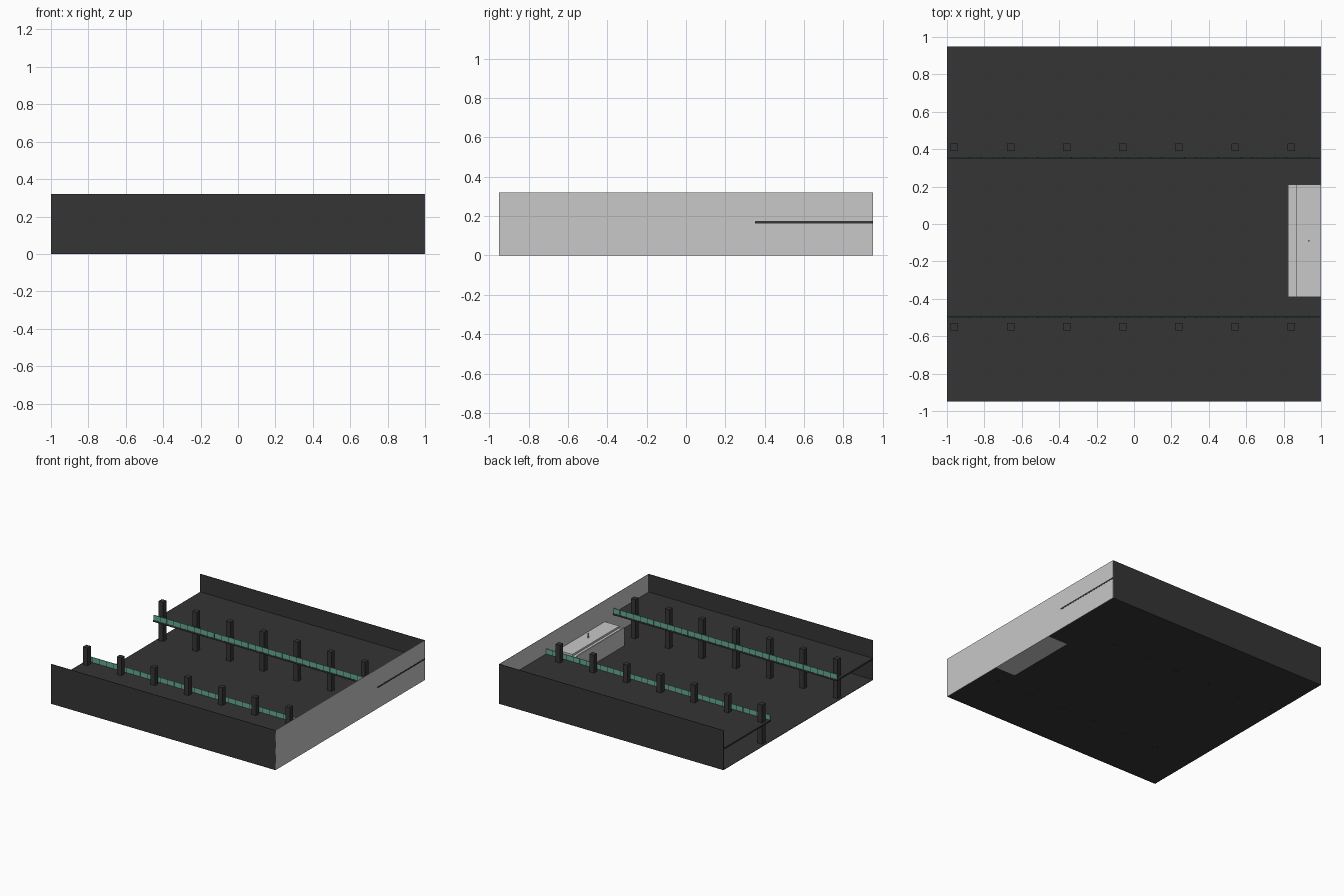
import bpy

cube = bpy.data.objects.get("Cube")
if cube:
    bpy.data.objects.remove(cube, do_unlink=True)


def material(name, color):
    m = bpy.data.materials.new(name)
    m.use_nodes = True
    m.diffuse_color = (*color, 1)
    m.node_tree.nodes["Principled BSDF"].inputs["Base Color"].default_value = (*color, 1)
    return m


dark = material("charcoal", (0.035, 0.035, 0.035))
light = material("light grey", (0.58, 0.58, 0.58))
teal = material("teal glass", (0.13, 0.40, 0.29))


def box(name, mat, x, y, z):
    """Box spanning the given (low, high) ranges."""
    verts = [(a, b, c) for a in x for b in y for c in z]
    faces = [(0, 1, 3, 2), (4, 6, 7, 5), (0, 4, 5, 1),
             (2, 3, 7, 6), (0, 2, 6, 4), (1, 5, 7, 3)]
    mesh = bpy.data.meshes.new(name)
    mesh.from_pydata(verts, [], faces)
    mesh.materials.append(mat)
    ob = bpy.data.objects.new(name, mesh)
    bpy.context.collection.objects.link(ob)
    return ob


def repeat(ob, count, step):
    mod = ob.modifiers.new("row", 'ARRAY')
    mod.count = count
    mod.use_relative_offset = False
    mod.use_constant_offset = True
    mod.constant_offset_displace = (step, 0, 0)


H = 0.32      # wall height
W = 0.95      # half depth
T = 0.003     # wall thickness
DECK = 0.176  # top of the upper decks

# Shell: floor and three walls, one end left open
box("floor", dark, (-1, 0.998), (-W, W), (0.001, 0.004))
box("front_wall", dark, (-1, 0.998), (-W, -W + T), (0, H))
box("back_wall", dark, (-1, 0.998), (W - T, W), (0, H))
box("end_wall", light, (0.996, 0.999), (-W, W), (0, H))

# Upper decks, each with a railing and a row of columns
for side, edge, wall, column_y, end in (("front", -0.495, -W, -0.55, 0.998),
                                        ("back", 0.35, W, 0.41, 1.0)):
    out = 1 if wall > 0 else -1
    box(side + "_deck", dark, (-1, end), sorted((edge, wall)), (DECK - 0.013, DECK))
    rail = edge + out * 0.005
    panel = box(side + "_railing_panel", teal, (-0.998, -0.942),
                (rail - 0.003, rail + 0.003), (DECK, 0.217))
    repeat(panel, 33, 0.0605)
    post = box(side + "_railing_post", dark, (-0.942, -0.9375),
               (rail - 0.002, rail + 0.002), (DECK, 0.215))
    repeat(post, 32, 0.0605)
    column = box(side + "_column", dark, (-0.98, -0.94),
                 (column_y - 0.02, column_y + 0.02), (0, H))
    repeat(column, 7, 0.3)

# Counter against the end wall: front lip, worktop and raised back
span = (-0.39, 0.21)
box("counter_base", light, (0.83, 0.998), span, (0, 0.135))
box("counter_front", light, (0.82, 0.83), span, (0, 0.15))
box("counter_back", light, (0.865, 0.998), span, (0.135, 0.15))
box("counter_post", light, (0.93, 0.938), (-0.094, -0.086), (0.15, 0.19))
